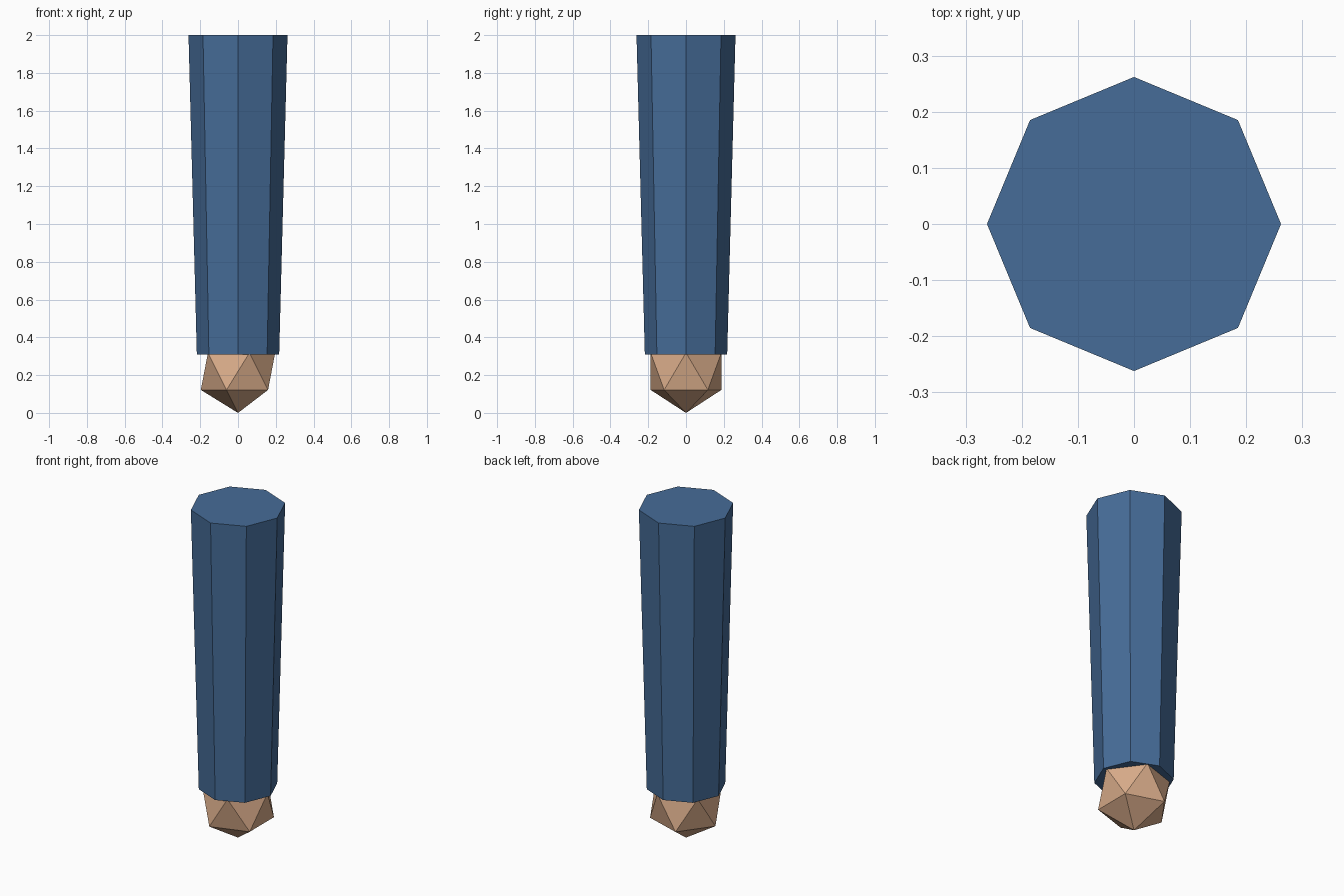
import bpy

cube = bpy.data.objects.get("Cube")
if cube:
    bpy.data.objects.remove(cube, do_unlink=True)


def make_material(name, rgb):
    mat = bpy.data.materials.new(name)
    mat.use_nodes = True
    color = (*rgb, 1.0)
    mat.diffuse_color = color
    mat.node_tree.nodes["Principled BSDF"].inputs["Base Color"].default_value = color
    return mat


def finish(name, mat):
    obj = bpy.context.object
    obj.name = name
    obj.data.name = name
    obj.data.materials.append(mat)
    bpy.ops.object.shade_flat()
    return obj


sleeve_blue = make_material("sleeve blue", (0.061, 0.150, 0.314))
skin_tan = make_material("skin tan", (0.694, 0.413, 0.254))

# Tapered eight-sided sleeve, wider at the shoulder
sleeve_bottom, sleeve_top = 0.31, 2.0
bpy.ops.mesh.primitive_cone_add(
    vertices=8, radius1=0.218, radius2=0.262,
    depth=sleeve_top - sleeve_bottom,
    location=(0, 0, (sleeve_bottom + sleeve_top) / 2))
finish("sleeve", sleeve_blue)

# Faceted hand, its top tucked into the cuff
hand_radius = 0.22
bpy.ops.mesh.primitive_ico_sphere_add(
    subdivisions=1, radius=hand_radius, location=(0, 0, hand_radius))
finish("hand", skin_tan)
